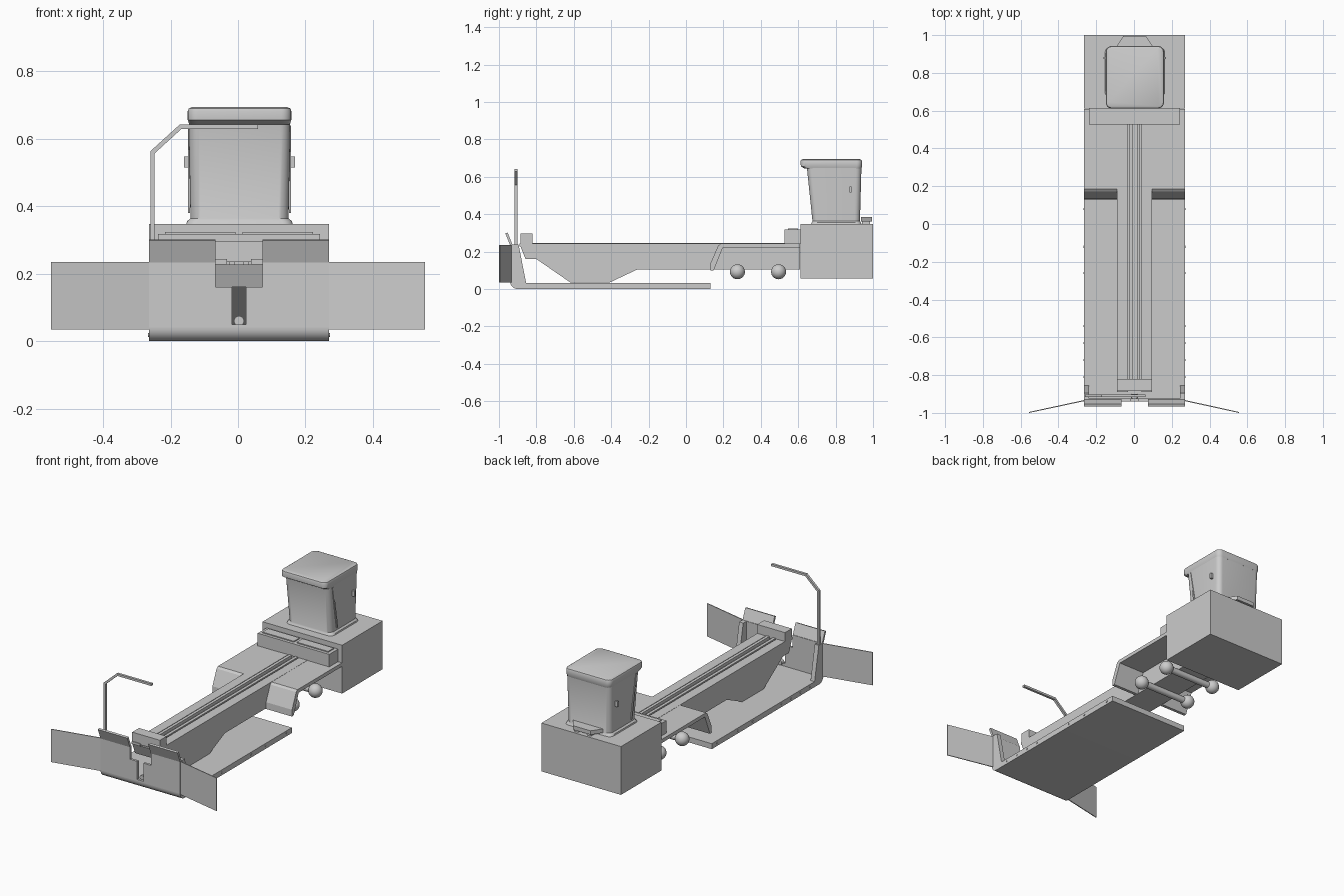
import bpy, bmesh, math
from mathutils import Vector

if "Cube" in bpy.data.objects:
    bpy.data.objects.remove(bpy.data.objects["Cube"])

grey = bpy.data.materials.new("light grey")
grey.diffuse_color = (0.6, 0.6, 0.6, 1)
grey.use_nodes = True
grey.node_tree.nodes["Principled BSDF"].inputs["Base Color"].default_value = grey.diffuse_color
CX = 0.003          # the body centre line
W = 0.267           # half width of the body


def finish(name, bm, smooth=False):
    bmesh.ops.recalc_face_normals(bm, faces=bm.faces[:])
    me = bpy.data.meshes.new(name)
    bm.to_mesh(me)
    bm.free()
    me.materials.append(grey)
    ob = bpy.data.objects.new(name, me)
    bpy.context.collection.objects.link(ob)
    if smooth:
        bpy.ops.object.select_all(action='DESELECT')
        ob.select_set(True)
        bpy.context.view_layer.objects.active = ob
        bpy.ops.object.shade_smooth_by_angle(angle=math.radians(35))
    return ob


def loft(name, rings, smooth=False):
    """Join equal rings of points into a closed solid."""
    bm = bmesh.new()
    vs = [[bm.verts.new(p) for p in r] for r in rings]
    n = len(vs[0])
    for a, b in zip(vs, vs[1:]):
        for i in range(n):
            j = (i + 1) % n
            bm.faces.new((a[i], a[j], b[j], b[i]))
    bm.faces.new(vs[0])
    bm.faces.new(vs[-1][::-1])
    return finish(name, bm, smooth)


def side_profile(name, pts, x0, x1, smooth=False):
    return loft(name, [[(x, y, z) for y, z in pts] for x in (x0, x1)], smooth)


def front_profile(name, pts, y0, y1):
    return loft(name, [[(x, y, z) for x, z in pts] for y in (y0, y1)])


def plan_profile(name, pts, z0, z1):
    return loft(name, [[(x, y, z) for x, y in pts] for z in (z0, z1)])


def box(name, x0, x1, y0, y1, z0, z1):
    return plan_profile(name, [(x0, y0), (x1, y0), (x1, y1), (x0, y1)], z0, z1)


def rounded(x0, x1, y0, y1, z, r):
    """Rounded rectangle ring at height z."""
    out = []
    corners = ((x1 - r, y1 - r), (x0 + r, y1 - r), (x0 + r, y0 + r), (x1 - r, y0 + r))
    for k, (cx, cy) in enumerate(corners):
        for s in range(7):
            a = math.radians(90 * k + 15 * s)
            out.append((cx + r * math.cos(a), cy + r * math.sin(a), z))
    return out


def cylinder(name, a, b, r, seg=20):
    a, b = Vector(a), Vector(b)
    q = (b - a).to_track_quat('Z', 'Y')
    ring = [q @ Vector((r * math.cos(t), r * math.sin(t), 0))
            for t in (2 * math.pi * i / seg for i in range(seg))]
    return loft(name, [[p + c for p in ring] for c in (a, b)], True)


# Low platform with a curled front edge
curl = [(-0.90 + 0.04 * math.cos(math.radians(t)), 0.04 + 0.04 * math.sin(math.radians(t)))
        for t in range(180, 271, 10)]
side_profile("platform", curl + [(0.13, 0.0), (0.13, 0.033), (-0.925, 0.033), (-0.925, 0.04)],
             CX - W, CX + W, True)

# Upright front plate with a stepped notch
half = [(W, 0.04), (W, 0.237), (0.07, 0.237), (0.07, 0.16), (0.021, 0.16), (0.021, 0.05)]
front_profile("front_plate", [(CX + x, z) for x, z in half] +
              [(CX - x, z) for x, z in reversed(half)], -0.94, -0.925)

for s in (-1, 1):
    e = CX + s * W
    # Side cheeks behind the front plate
    side_profile("front_cheek", [(-0.925, 0.033), (-0.855, 0.033), (-0.895, 0.237), (-0.925, 0.237)],
                 e, e - s * 0.027)
    # Tilted flaps on the top edge
    side_profile("front_flap", [(-0.94, 0.233), (-0.928, 0.237), (-0.954, 0.302), (-0.966, 0.298)],
                 e, CX + s * 0.07)
    # Swept wing panels
    plan_profile("wing_panel", [(e, -0.938), (s * 0.555, -1.0), (s * 0.555, -0.995), (e, -0.932)],
                 0.035, 0.235)
    # Bolts along the platform edge
    for y in (-0.81, -0.72, -0.63, -0.54, -0.26, -0.12, 0.08):
        cylinder("edge_bolt", (e, y, 0.018), (e + s * 0.003, y, 0.018), 0.006, 8)
    # Deck wing: thin slab with an angled shield at its front
    side_profile("deck_wing", [(0.13, 0.1), (0.148, 0.1), (0.196, 0.22), (0.61, 0.22), (0.61, 0.242),
                               (0.185, 0.242), (0.172, 0.232), (0.132, 0.14)], e, CX + s * 0.09)
    # Outer rails on top of the beam
    box("beam_rail", CX + s * 0.012, CX + s * 0.03, -0.82, 0.53, 0.228, 0.246)
    # Top skin of the beam beside the channel
    box("beam_cap", CX + s * 0.036, CX + s * 0.093, -0.89, 0.61, 0.228, 0.243)

# Small hitch loop in the slot
cylinder("hitch_loop", (CX, -0.925, 0.06), (CX, -0.90, 0.06), 0.015)

# Long beam with a deep belly
side_profile("beam", [(-0.885, 0.228), (-0.858, 0.16), (-0.80, 0.16), (-0.617, 0.034), (-0.41, 0.034),
                      (-0.263, 0.103), (0.61, 0.103), (0.61, 0.228)], CX - 0.093, CX + 0.093)
box("beam_end_block", CX - 0.093, CX + 0.093, -0.885, -0.82, 0.235, 0.297)

# Bent pole with a horizontal arm
outer = [(-0.26, 0.033), (-0.26, 0.563), (-0.173, 0.642), (0.06, 0.642)]
inner = [(0.06, 0.629), (-0.168, 0.629), (-0.247, 0.557), (-0.247, 0.033)]
front_profile("pole", outer + inner, -0.917, -0.902)

# Axles with ball wheels
for y in (0.275, 0.495):
    cylinder("axle", (CX - 0.17, y, 0.092), (CX + 0.17, y, 0.092), 0.019)
    for s in (-1, 1):
        bm = bmesh.new()
        bmesh.ops.create_uvsphere(bm, u_segments=24, v_segments=14, radius=0.04)
        bmesh.ops.translate(bm, verts=bm.verts[:], vec=(CX + s * 0.17, y, 0.092))
        finish("ball_wheel", bm, True)

# Rear housing and the shelf in front of it
box("rear_housing", CX - W, CX + W, 0.612, 1.0, 0.055, 0.348)
box("shelf", CX - 0.24, CX + 0.24, 0.527, 0.612, 0.242, 0.318)
for s in (-1, 1):
    box("shelf_panel", CX + s * 0.01, CX + s * 0.22, 0.545, 0.60, 0.318, 0.324)

# Cabin: tapered body, overhanging roof and foot
x0, x1 = CX - 0.152, CX + 0.155
loft("cabin_body", [rounded(x0 - 0.004, x1 + 0.004, 0.668, 0.938, 0.348, 0.03),
                    rounded(x0 - 0.002, x1 + 0.002, 0.672, 0.934, 0.356, 0.03),
                    rounded(x0 + 0.008, x1 - 0.008, 0.676, 0.93, 0.364, 0.03),
                    rounded(x0 + 0.003, x1 - 0.003, 0.646, 0.938, 0.652, 0.03)], True)
loft("cabin_roof", [rounded(x0 + 0.004, x1 - 0.004, 0.635, 0.938, 0.643, 0.03),
                    rounded(x0, x1, 0.614, 0.942, 0.656, 0.03),
                    rounded(x0, x1, 0.612, 0.942, 0.682, 0.03),
                    rounded(x0 + 0.003, x1 - 0.003, 0.615, 0.939, 0.690, 0.028),
                    rounded(x0 + 0.012, x1 - 0.012, 0.624, 0.930, 0.694, 0.022)], True)
for s in (-1, 1):
    # Slanted trim strip and side latch
    xs = CX + 0.0015 + s * 0.147
    side_profile("cabin_trim", [(0.725, 0.38), (0.735, 0.38), (0.69, 0.64), (0.68, 0.64)],
                 xs, xs + s * 0.006)
    box("cabin_latch", xs, xs + s * 0.018, 0.873, 0.885, 0.515, 0.548)

# Rear step plate behind the cabin
plan_profile("rear_step", [(CX - 0.06, 0.995), (CX + 0.06, 0.995), (CX + 0.1, 0.935), (CX - 0.1, 0.935)],
             0.362, 0.386)
for s in (-1, 1):
    box("step_foot", CX + s * 0.03, CX + s * 0.055, 0.94, 0.985, 0.348, 0.362)
